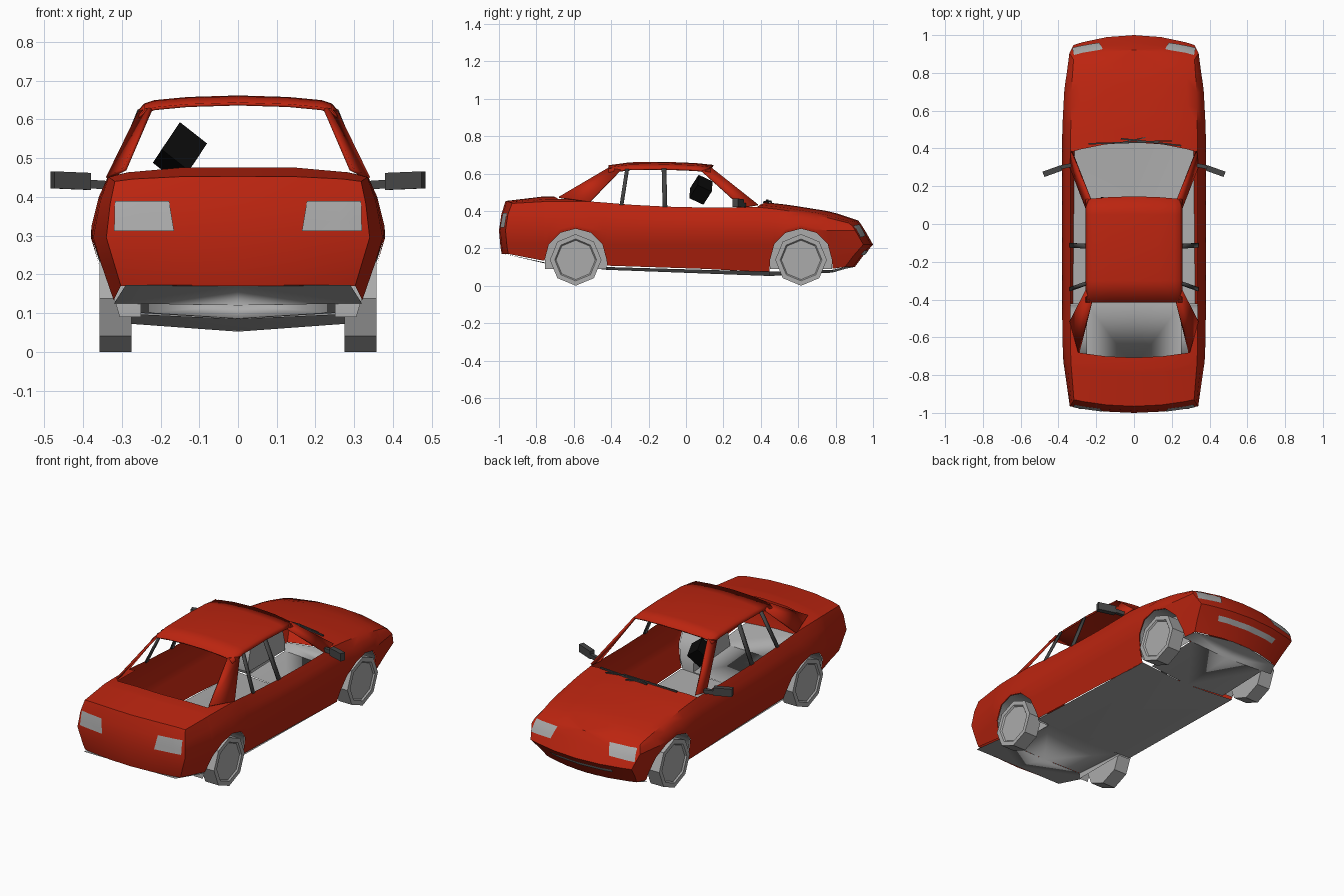
import bpy, bmesh, math
from mathutils import Vector, Matrix
from mathutils.bvhtree import BVHTree

if "Cube" in bpy.data.objects:
    bpy.data.objects.remove(bpy.data.objects["Cube"])


def material(name, rgb):
    m = bpy.data.materials.new(name)
    m.diffuse_color = (*rgb, 1)
    m.use_nodes = True
    m.node_tree.nodes["Principled BSDF"].inputs["Base Color"].default_value = m.diffuse_color
    return m


RED = material("red paint", (0.50, 0.018, 0.005))
GREY = material("light grey", (0.41, 0.41, 0.41))
DARK = material("dark grey", (0.06, 0.06, 0.06))
BLACK = material("black", (0.003, 0.003, 0.003))


def build(name, verts, faces, mat, mirror=True, thick=0, angle=35):
    """Mesh object from points, optionally mirrored across x = 0."""
    bm = bmesh.new()
    for s in ((1, -1) if mirror else (1,)):
        vs = [bm.verts.new((v[0] * s, v[1], v[2])) for v in verts]
        for f in faces:
            bm.faces.new([vs[i] for i in f])
    bmesh.ops.remove_doubles(bm, verts=bm.verts, dist=0.0005)
    bmesh.ops.recalc_face_normals(bm, faces=bm.faces)
    me = bpy.data.meshes.new(name)
    bm.to_mesh(me)
    bm.free()
    me.materials.append(mat)
    me.polygons.foreach_set("use_smooth", [True] * len(me.polygons))
    me.set_sharp_from_angle(angle=math.radians(angle))
    ob = bpy.data.objects.new(name, me)
    bpy.context.collection.objects.link(ob)
    if thick:
        mod = ob.modifiers.new("thickness", "SOLIDIFY")
        mod.thickness, mod.offset = thick, 0
    return ob


def box(name, centre, u, v, w, mat, mirror=False):
    """Box from a centre and three edge vectors."""
    c, u, v, w = Vector(centre), Vector(u), Vector(v), Vector(w)
    pts = [c + (u * a + v * b + w * d) / 2 for a in (-1, 1) for b in (-1, 1) for d in (-1, 1)]
    fs = [(0, 1, 3, 2), (4, 6, 7, 5), (0, 4, 5, 1), (2, 3, 7, 6), (0, 2, 6, 4), (1, 5, 7, 3)]
    return build(name, pts, fs, mat, mirror)


# Body cross-section keys: y, widest x, sill z, shoulder x, shoulder z, centre z
KEYS = [(-.93, .340, .170, .318, .440, .453), (-.72, .376, .125, .335, .452, .478),
        (-.50, .380, .110, .337, .450, .470), (-.20, .380, .100, .337, .425, .430),
        (.10, .380, .090, .337, .418, .430), (.38, .380, .075, .337, .420, .445),
        (.50, .380, .075, .335, .408, .432), (.73, .368, .085, .330, .370, .395),
        (.87, .342, .100, .320, .335, .348)]
FRAC = (1, .85, .45, 0)
WHEELS = (-.59, .615)
ARCH, AXLE_Z = .165, .14


def key(y):
    for a, b in zip(KEYS, KEYS[1:]):
        if y <= b[0]:
            t = max(0, (y - a[0]) / (b[0] - a[0]))
            return [p + (q - p) * t for p, q in zip(a, b)][1:]
    return list(KEYS[-1][1:])


def side_x(y, z):
    return key(y)[0] - max(0, .295 - z) * .3


def bow(y):
    return -.035 if y < 0 else .052


def ring(y, zb, rows=None):
    xm, _, xs, zs, zc = key(y)
    z1 = max(.22, zb + .01)
    z2 = max(.295, z1 + .01)
    z3 = z2 + .6 * (zs - z2)
    rows = rows or [y] * 6
    pts = [(side_x(y, z), r, z) for z, r in zip((zb, (zb + z1) / 2, z1, z2), rows)]
    pts.append((xm - (xm - xs) * .45, rows[4], z3))
    pts += [(xs * f, rows[5] + bow(y) * (1 - f * f), zs + (zc - zs) * (1 - f ** 4)) for f in FRAC]
    return pts


# Stations: plain ones plus a fan around each wheel arch
stations = [(y, key(y)[1]) for y in (-.3, -.1, .1, .25, .38)]
for yc in WHEELS:
    for a in range(0, 181, 30):
        r = math.radians(a)
        stations.append((yc + ARCH * math.cos(r), AXLE_Z + ARCH * math.sin(r)))
    stations += [(y, key(y)[1]) for y in (yc - ARCH - .004, yc + ARCH + .004)]
stations.sort()
TAIL = [-.950, -.955, -.958, -.965, -.952, -.930]
NOSE = [.850, .895, .948, .905, .890, .870]
rings = [ring(-.93, .17, TAIL)] + [ring(*s) for s in stations] + [ring(.87, .10, NOSE)]
ys = [-.93] + [s[0] for s in stations] + [.87]
N = len(rings[0])
verts = [p for r in rings for p in r]
faces = []
for j in range(len(rings) - 1):
    ym = (ys[j] + ys[j + 1]) / 2
    for i in range(N - 1):
        # leave the cabin open
        if (i >= 5 and -.51 < ym < .38) or (i >= 6 and -.673 < ym < .38):
            continue
        a = j * N + i
        faces.append((a, a + 1, a + N + 1, a + N))
# Tail and nose caps
for base, y in ((0, -.93), ((len(rings) - 1) * N, .87)):
    grid = [[base + i for i in range(6)]]
    for c, f in enumerate(FRAC[1:], 1):
        col = []
        for i in range(5):
            x, yy, z = verts[base + i]
            col.append(len(verts))
            verts.append((x * f, yy + bow(y) * (1 - f * f), z))
        grid.append(col + [base + 5 + c])
    for p, q in zip(grid, grid[1:]):
        faces += [(p[i], p[i + 1], q[i + 1], q[i]) for i in range(5)]
body = build("body_shell", verts, faces, RED)

# Roof panel, rolled down at the side rails
verts = []
for y, zt in ((.13, .642), (.05, .652), (-.1, .658), (-.3, .656), (-.415, .640)):
    for x, d in ((0, 0), (.13, .004), (.215, .012), (.24, .02), (.254, .036)):
        front = .016 * (1 - (x / .254) ** 2) if y > .1 else 0
        verts.append((x, y + front, zt - d))
build("roof", verts, [(5 * j + i, 5 * j + i + 1, 5 * j + i + 6, 5 * j + i + 5)
                      for j in range(4) for i in range(4)], RED, thick=.008)


# Pillars
def pillar(name, pts, mat):
    build(name, pts, [(0, 1, 2, 3)], mat, thick=.01)


pillar("windscreen_pillars", [(.337, .30, .418), (.330, .385, .432), (.232, .135, .630), (.254, .085, .612)], RED)
pillar("rear_pillars", [(.292, -.68, .472), (.337, -.515, .448), (.254, -.35, .618), (.225, -.415, .628)], RED)
pillar("door_pillars", [(.338, -.125, .42), (.338, -.10, .42), (.254, -.105, .625), (.254, -.13, .625)], DARK)
pillar("rear_door_pillars", [(.338, -.355, .43), (.338, -.335, .43), (.254, -.305, .622), (.254, -.325, .622)], DARK)

# Floor pan with a shallow keel: y, half width, edge z, centre z
FLOOR = [(-.98, .29, .172, .172), (-.757, .32, .125, .12), (-.757, .25, .125, .12),
         (-.423, .25, .10, .085), (-.423, .325, .10, .085), (.449, .315, .075, .052),
         (.449, .25, .075, .052), (.782, .25, .085, .07), (.782, .31, .085, .07),
         (.85, .28, .10, .09), (.90, .06, .10, .10)]
verts, faces = [], []
for k, (y, w, ze, zc) in enumerate(FLOOR):
    verts += [(0, y, zc), (w, y, ze)]
    if k and FLOOR[k - 1][0] != y:
        faces.append((2 * k - 2, 2 * k - 1, 2 * k + 1, 2 * k))
build("floor_pan", verts, faces, GREY)

# Wheel wells and wheels
for label, yc in zip(("rear", "front"), WHEELS):
    arc = [(yc + ARCH * math.cos(math.radians(a)), AXLE_Z + ARCH * math.sin(math.radians(a)))
           for a in range(0, 181, 30)]
    arc = [(arc[0][0], .09)] + arc + [(arc[-1][0], .09)]
    n = len(arc)
    verts = [(side_x(y, z) - .003, y, z) for y, z in arc] + [(.25, y, z) for y, z in arc]
    faces = [(i, i + 1, n + i + 1, n + i) for i in range(n - 1)] + [tuple(range(n, 2 * n))]
    build(label + "_wheel_wells", verts, faces, GREY)

    S = 8
    verts = []
    for x, r in ((.275, .138), (.358, .138), (.358, .112), (.350, .105)):
        verts += [(x, yc + r * math.sin(2 * math.pi * i / S), .138 - r * math.cos(2 * math.pi * i / S))
                  for i in range(S)]
    faces = [(k * S + i, k * S + (i + 1) % S, (k + 1) * S + (i + 1) % S, (k + 1) * S + i)
             for k in range(3) for i in range(S)]
    faces += [tuple(range(S)), tuple(range(3 * S, 4 * S))]
    build(label + "_wheels", verts, faces, GREY, angle=30)

# Lights and grille slot: plates laid on the body surface
tree = BVHTree.FromPolygons([v.co for v in body.data.vertices],
                            [tuple(p.vertices) for p in body.data.polygons])


def plate(name, corners, side, mat, nx=8, nz=3):
    a, b, c, d = [Vector(p) for p in corners]
    pts = []
    for j in range(nz + 1):
        for i in range(nx + 1):
            p = a.lerp(b, i / nx).lerp(d.lerp(c, i / nx), j / nz)
            hit, nrm = tree.ray_cast(Vector((p.x, side * 2, p.y)), Vector((0, -side, 0)))[:2]
            if hit is None:
                hit, nrm = tree.find_nearest(Vector((p.x, side, p.y)))[:2]
            pts.append(hit + Vector((0, side * .005, 0)))
    w = nx + 1
    build(name, pts, [(j * w + i, j * w + i + 1, (j + 1) * w + i + 1, (j + 1) * w + i)
                      for j in range(nz) for i in range(nx)], mat)


plate("tail_lights", [(.165, .312), (.32, .312), (.318, .39), (.178, .39)], -1, GREY)
plate("headlights", [(.185, .268), (.328, .258), (.318, .322), (.165, .328)], 1, GREY)
plate("grille_slot", [(0, .165), (.19, .165), (.20, .188), (0, .188)], 1, GREY)

# Door mirrors
box("mirror_heads", (.432, .280, .442), (.095, -.034, .004), (.010, .028, 0), (0, 0, .044), DARK, True)
box("mirror_arms", (.364, .305, .432), (.06, -.012, .004), (.003, .02, 0), (0, 0, .022), DARK, True)


# Wipers
def rod(name, a, b, t):
    a, b = Vector(a), Vector(b)
    d = b - a
    s = d.cross(Vector((0, 0, 1))).normalized() * t
    box(name, (a + b) / 2, d, s, d.cross(s).normalized() * t, DARK)


rod("wiper_blade_left", (-.24, .425, .445), (.09, .435, .457), .008)
rod("wiper_blade_right", (-.07, .452, .452), (.25, .415, .447), .008)
rod("wiper_arm_left", (-.07, .43, .457), (.06, .458, .445), .006)
rod("wiper_arm_right", (.08, .437, .457), (.20, .44, .442), .006)

# Tilted black block in the cabin
box("cabin_block", (-.15, .08, .513), (-.023, .075, -.035), (.07, -.005, -.055), (-.047, -.045, -.07), BLACK)
